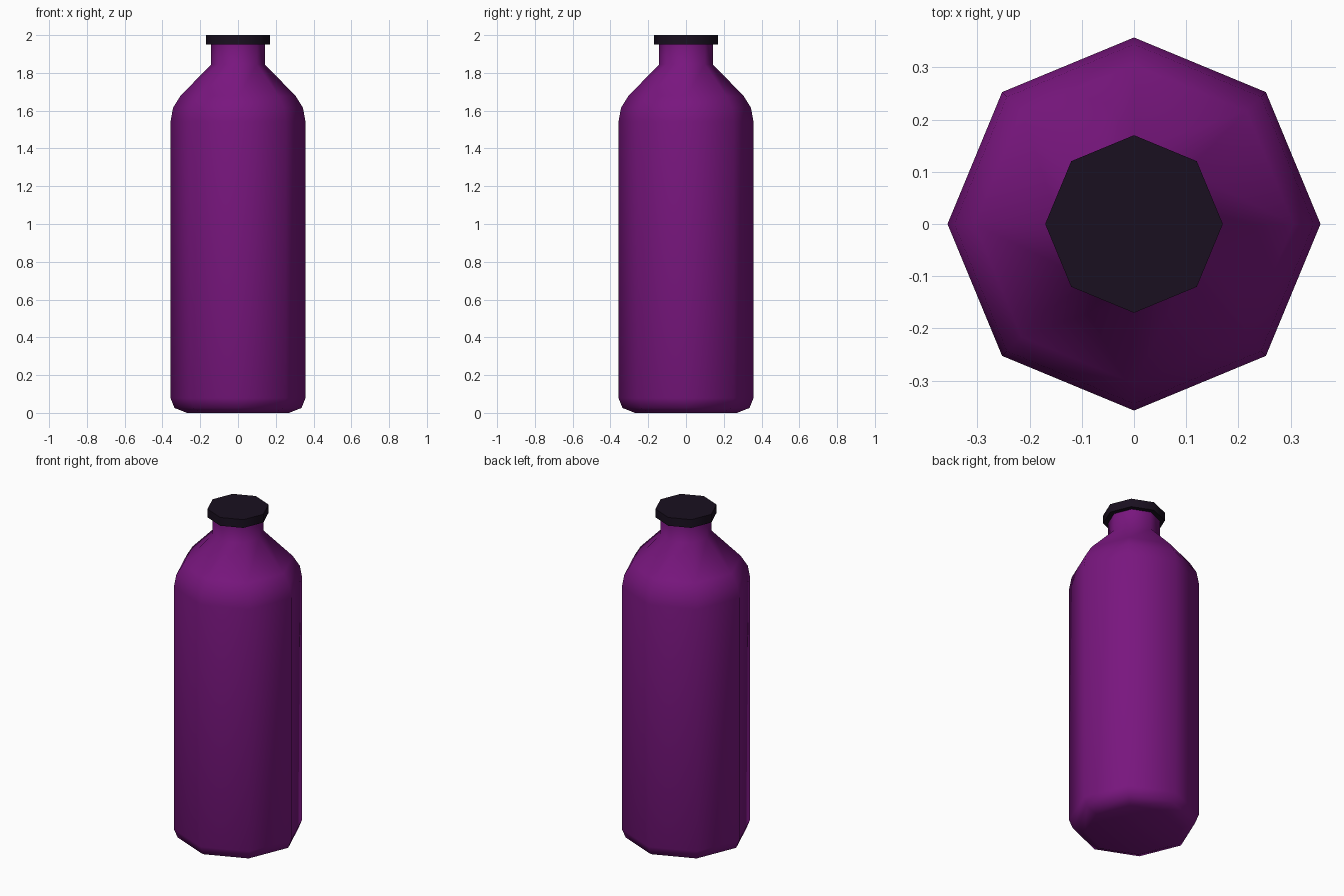
import bpy, bmesh
from math import cos, sin, pi, radians

if "Cube" in bpy.data.objects:
    bpy.data.objects.remove(bpy.data.objects["Cube"])

SIDES = 8


def material(name, color):
    mat = bpy.data.materials.new(name)
    mat.diffuse_color = color
    mat.use_nodes = True
    mat.node_tree.nodes["Principled BSDF"].inputs["Base Color"].default_value = mat.diffuse_color
    return mat


def lathe(name, profile, mat):
    """Spin a (radius, height) profile into a closed eight-sided solid."""
    bm = bmesh.new()
    rings = [[bm.verts.new((r * cos(2 * pi * i / SIDES), r * sin(2 * pi * i / SIDES), z))
              for i in range(SIDES)] for r, z in profile]
    for low, high in zip(rings, rings[1:]):
        for i in range(SIDES):
            j = (i + 1) % SIDES
            bm.faces.new((low[i], low[j], high[j], high[i]))
    bm.faces.new(rings[0][::-1])
    bm.faces.new(rings[-1])
    mesh = bpy.data.meshes.new(name)
    bm.to_mesh(mesh)
    bm.free()
    mesh.materials.append(mat)
    obj = bpy.data.objects.new(name, mesh)
    bpy.context.collection.objects.link(obj)
    bpy.ops.object.select_all(action='DESELECT')
    obj.select_set(True)
    bpy.context.view_layer.objects.active = obj
    bpy.ops.object.shade_smooth_by_angle(angle=radians(60))
    return obj


purple = material("purple", (0.19, 0.008, 0.21, 1))
black = material("black", (0.01, 0.005, 0.014, 1))

# Bottle: rounded base, straight wall, sloping shoulder and neck
lathe("bottle_body", [(0.27, 0), (0.336, 0.026), (0.357, 0.078), (0.357, 1.543),
                      (0.344, 1.615), (0.305, 1.678), (0.142, 1.845), (0.142, 1.955)], purple)

# Screw cap
lathe("bottle_cap", [(0.17, 1.95), (0.17, 2.0)], black)
